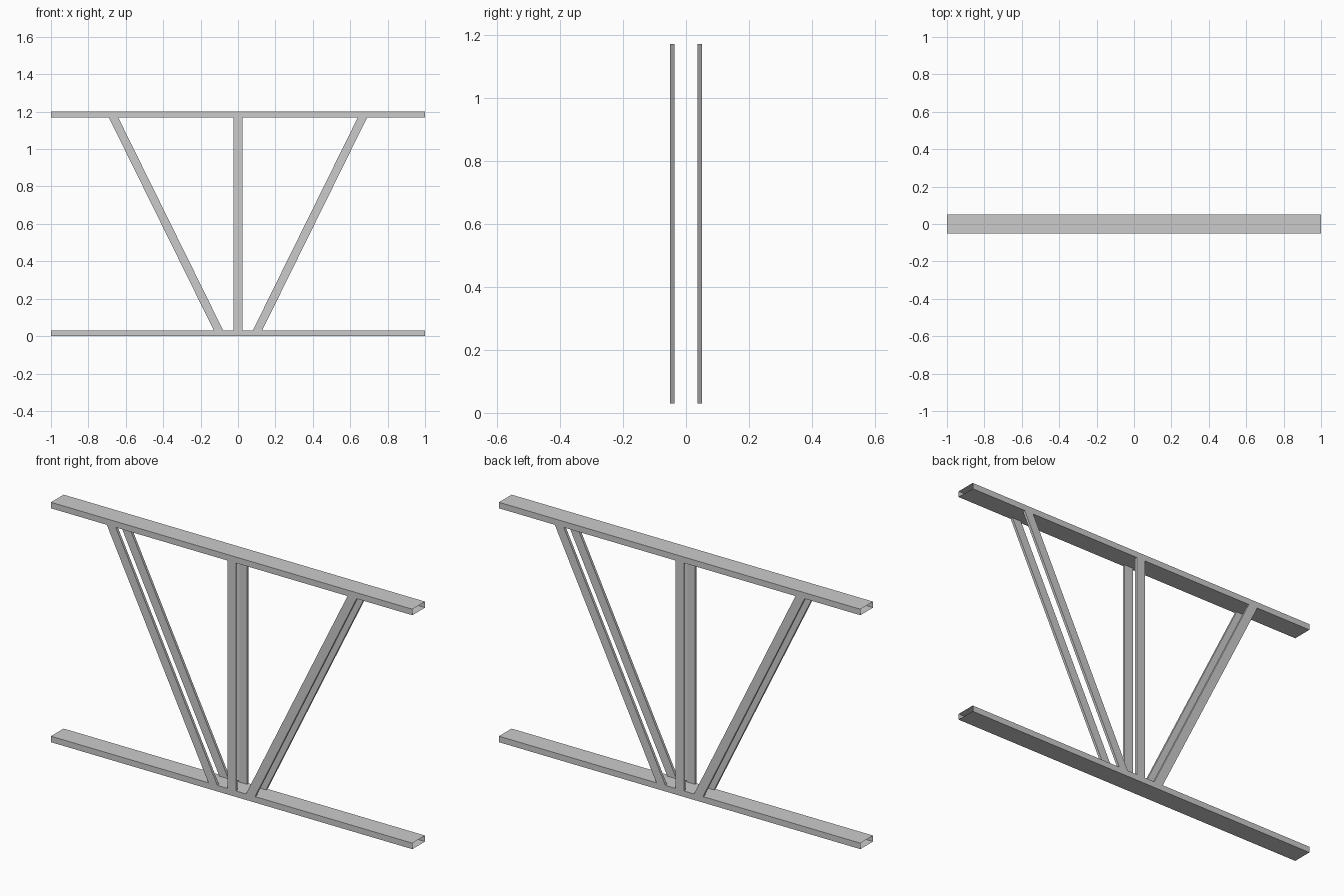
import bpy, bmesh

if "Cube" in bpy.data.objects:
    bpy.data.objects.remove(bpy.data.objects["Cube"])

CHORD_H = 0.03     # height of each chord
HEIGHT = 1.2       # overall height
HALF_D = 0.05      # half depth of the truss
BAR_T = 0.013      # thickness of the web bars


def tube(name, start, end):
    """Open-ended thin-walled tube between two matching cross-section loops."""
    bm = bmesh.new()
    a = [bm.verts.new(p) for p in start]
    b = [bm.verts.new(p) for p in end]
    n = len(a)
    for i in range(n):
        j = (i + 1) % n
        bm.faces.new((a[i], a[j], b[j], b[i]))
    bmesh.ops.recalc_face_normals(bm, faces=bm.faces)
    mesh = bpy.data.meshes.new(name)
    bm.to_mesh(mesh)
    bm.free()
    obj = bpy.data.objects.new(name, mesh)
    bpy.context.collection.objects.link(obj)
    return obj


def chord(name, z):
    def section(x):
        return [(x, -HALF_D, z), (x, HALF_D, z),
                (x, HALF_D, z + CHORD_H), (x, -HALF_D, z + CHORD_H)]
    tube(name, section(-1), section(1))


def web_bar(name, x_low, x_high, half_w, side):
    y0, y1 = side * (HALF_D - BAR_T), side * HALF_D

    def section(x, z):
        return [(x - half_w, y0, z), (x + half_w, y0, z),
                (x + half_w, y1, z), (x - half_w, y1, z)]
    tube(name, section(x_low, CHORD_H), section(x_high, HEIGHT - CHORD_H))


# Horizontal chords
chord("bottom_chord", 0)
chord("top_chord", HEIGHT - CHORD_H)

# Paired web bars, flush with the front and back of the chords
for label, side in (("front", -1), ("back", 1)):
    web_bar(label + "_post", 0, 0, 0.024, side)
    web_bar(label + "_left_diagonal", -0.104, -0.666, 0.025, side)
    web_bar(label + "_right_diagonal", 0.104, 0.666, 0.025, side)
